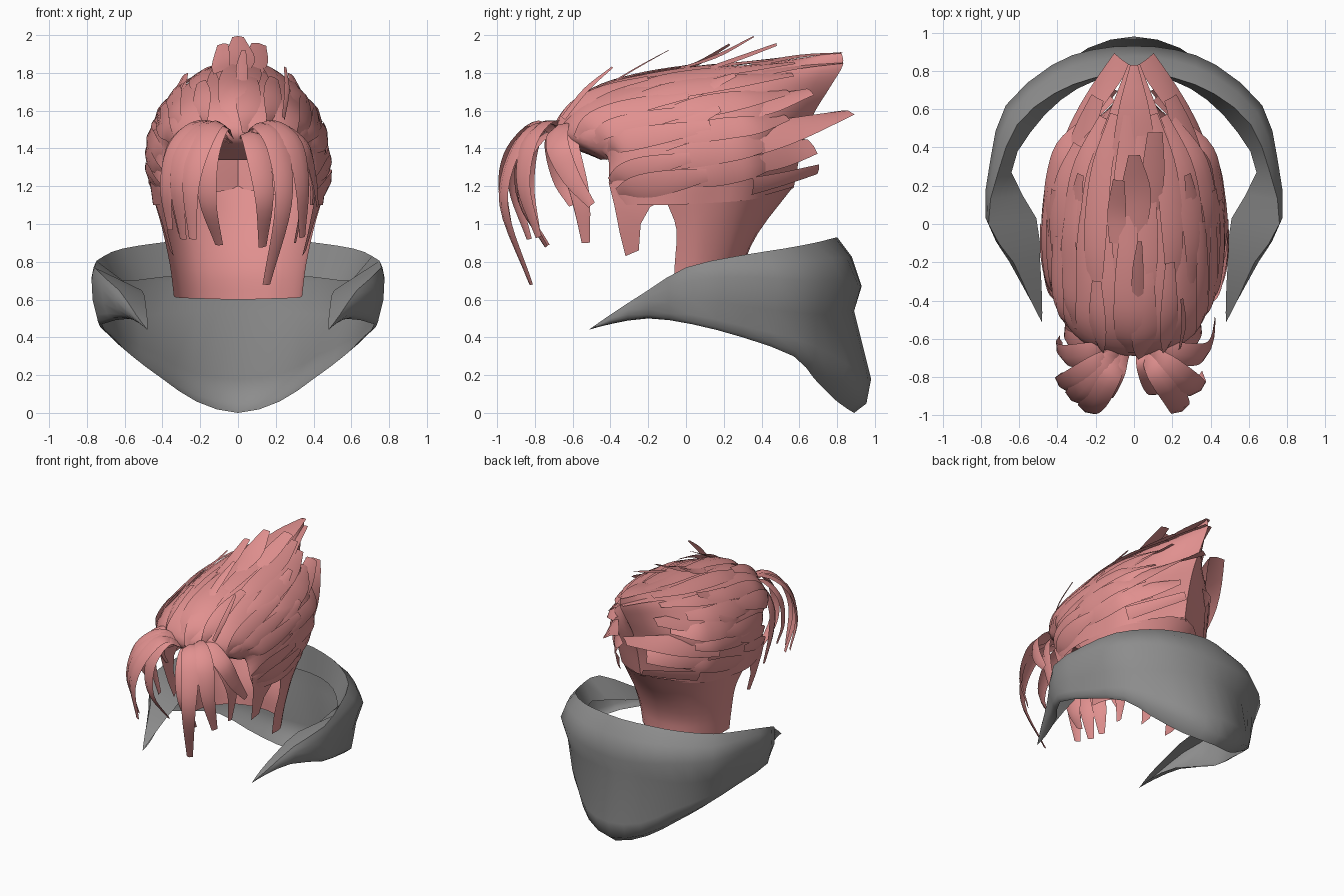
import bpy, bmesh, math, random
from mathutils import Vector as V

random.seed(7)


def material(name, rgb):
    m = bpy.data.materials.new(name)
    m.diffuse_color = (*rgb, 1)
    return m


PINK = material("rose_pink", (0.75, 0.28, 0.275))
GREY = material("mid_grey", (0.265, 0.265, 0.265))


def spline(pts, t):
    """Point on a smooth curve through pts, t counted in segments."""
    i = max(0, min(int(t), len(pts) - 2))
    f = t - i
    p1, p2 = pts[i], pts[i + 1]
    p0 = pts[i - 1] if i > 0 else p1 * 2 - p2
    p3 = pts[i + 2] if i + 2 < len(pts) else p2 * 2 - p1
    return 0.5 * (2 * p1 + (p2 - p0) * f + (2 * p0 - 5 * p1 + 4 * p2 - p3) * f * f
                  + (3 * p1 - p0 - 3 * p2 + p3) * f ** 3)


def sample(pts, per):
    n = (len(pts) - 1) * per
    return [spline(pts, k / per) for k in range(n + 1)]


def mirrored(rows):
    """Full set of rows from the half that starts on the centre line."""
    rows = [[V(p) for p in r] for r in rows]
    return [[V((-p.x, p.y, p.z)) for p in r] for r in rows[:0:-1]] + rows


def make(name, grids, mat, angle=40):
    bm = bmesh.new()
    for rows in grids:
        vs = [[bm.verts.new(p) for p in r] for r in rows]
        for a, b in zip(vs, vs[1:]):
            for k in range(len(a) - 1):
                bm.faces.new((a[k], a[k + 1], b[k + 1], b[k]))
    bmesh.ops.remove_doubles(bm, verts=bm.verts, dist=0.0005)
    bmesh.ops.recalc_face_normals(bm, faces=bm.faces)
    me = bpy.data.meshes.new(name)
    bm.to_mesh(me)
    bm.free()
    me.materials.append(mat)
    ob = bpy.data.objects.new(name, me)
    bpy.context.collection.objects.link(ob)
    bpy.ops.object.select_all(action='DESELECT')
    ob.select_set(True)
    bpy.context.view_layer.objects.active = ob
    bpy.ops.object.shade_smooth_by_angle(angle=math.radians(angle))
    return ob


def ribbon(path, widths, outward, per=4, bulge=0.2):
    """Lock of hair: curved strip three points wide."""
    path = [V(p) for p in path]
    wid = [V((w, 0, 0)) for w in widths]
    pts, rows = sample(path, per), []
    for k, p in enumerate(pts):
        tan = (pts[min(k + 1, len(pts) - 1)] - pts[max(k - 1, 0)]).normalized()
        out = outward(p)
        side = tan.cross(out).normalized()
        up = side.cross(tan).normalized()
        w = spline(wid, k / (len(pts) - 1) * (len(wid) - 1)).x
        rows.append([p - side * w, p + up * w * bulge, p + side * w])
    return rows


# Hood: profile from lower edge, up the outside, over the rim to the inner edge
hood = [
    [(0, .89, 0), (0, .98, .18), (0, .89, .54), (0, .93, .67), (0, .8, .93), (0, .78, .72)],
    [(.22, .8, .06), (.24, .92, .21), (.22, .85, .54), (.22, .91, .68), (.22, .76, .92), (.2, .75, .72)],
    [(.4, .68, .18), (.43, .77, .31), (.43, .76, .52), (.43, .83, .7), (.42, .68, .9), (.38, .65, .72)],
    [(.56, .57, .3), (.6, .59, .39), (.62, .6, .53), (.67, .62, .7), (.61, .52, .87), (.54, .48, .7)],
    [(.66, .3, .4), (.7, .3, .46), (.72, .33, .56), (.75, .34, .72), (.71, .27, .83), (.64, .27, .7)],
    [(.72, .03, .47), (.75, .03, .52), (.77, .03, .6), (.775, .03, .7), (.76, 0, .77), (.51, .03, .65)],
    [(.56, -.2, .5), (.62, -.2, .52), (.64, -.2, .55), (.65, -.2, .6), (.63, -.2, .65), (.49, -.2, .58)],
    [(.49, -.4, .47), (.53, -.4, .48), (.54, -.4, .49), (.54, -.4, .5), (.54, -.4, .52), (.48, -.4, .5)],
    [(.48, -.515, .44)] * 6,
]


def rounded(a, b, level, amount):
    """Extra point that rounds the turn between a and b."""
    return ((a + b) / 2).lerp(V((*(b if level is a else a).xy, level.z)), amount)


rows = [[b, rounded(b, m, b, .45), m, w, u, rounded(u, r, r, .2), r, i]
        for b, m, w, u, r, i in mirrored(hood)]
make("hood", [list(zip(*[sample(list(c), 2) for c in zip(*rows)]))], GREY, 55)

# Swept-back hair shell: each row flows from the hairline to the back
shell = mirrored([
    [(0, -.45, 1.34), (0, -.68, 1.45), (0, -.62, 1.6), (0, -.4, 1.73), (0, 0, 1.81), (0, .4, 1.85), (0, .82, 1.91)],
    [(.18, -.45, 1.34), (.2, -.65, 1.46), (.22, -.56, 1.61), (.23, -.35, 1.7), (.23, 0, 1.76), (.17, .4, 1.8), (0, .83, 1.84)],
    [(.3, -.42, 1.34), (.33, -.55, 1.43), (.37, -.45, 1.53), (.38, -.2, 1.59), (.37, .1, 1.64), (.28, .4, 1.68), (0, .76, 1.72)],
    [(.34, -.38, 1.33), (.36, -.42, 1.37), (.42, -.35, 1.42), (.45, -.15, 1.45), (.44, .15, 1.49), (.35, .43, 1.51), (0, .67, 1.57)],
    [(.38, -.38, 1.2), (.4, -.4, 1.2), (.44, -.3, 1.25), (.47, -.1, 1.28), (.445, .15, 1.31), (.34, .4, 1.34), (0, .61, 1.39)],
    [(.38, -.33, 1.1), (.4, -.34, 1.1), (.43, -.25, 1.1), (.45, -.1, 1.1), (.42, .1, 1.11), (.32, .35, 1.13), (0, .57, 1.19)],
])
flow = [sample(r, 4) for r in shell]
make("hair_shell", [list(zip(*[sample(list(c), 4) for c in zip(*flow)]))], PINK)

# Nape hair running down into the hood
nape = mirrored([
    [(0, .57, 1.2), (0, .38, .95), (0, .3, .76), (0, .29, .6)],
    [(.32, .35, 1.14), (.25, .3, .95), (.22, .24, .76), (.2, .23, .605)],
    [(.42, .1, 1.12), (.38, .1, .95), (.34, .09, .76), (.32, .08, .61)],
    [(.44, -.1, 1.11), (.4, -.05, .97), (.36, -.06, .78), (.34, -.06, .62)],
])
flow_down = [sample(r, 3) for r in nape]
make("nape_hair", [list(zip(*[sample(list(c), 3) for c in zip(*flow_down)]))], PINK)

# Sideburns in front of the ears
for s, name in ((1, "left_sideburn"), (-1, "right_sideburn")):
    front = [(.41, -.41, 1.22), (.4, -.38, 1.1), (.37, -.35, .95), (.34, -.32, .83)]
    back = [(.45, -.1, 1.14), (.43, -.19, 1.09), (.4, -.24, 1.0), (.36, -.25, .86)]
    make(name, [[[V((s * x, y, z)) for x, y, z in e] for e in (front, back)]], PINK)


# Long layered locks lying close to the shell
def on_shell(a, t):
    return spline([spline(r, t) for r in shell], a + 5)


def from_axis(p):
    return V((p.x, 0, p.z - 1.35)).normalized()


locks = []
for s in (1, -1):
    for a0 in (.3, .95, 1.6, 2.3, 3.0, 3.7, 4.3):
        for start in (1.1, 2.7):
            a = s * (a0 + random.uniform(-.2, .2))
            t0 = start + random.uniform(0, .7)
            t1 = min(t0 + random.uniform(2.0, 2.8), 5.4)
            lift = random.uniform(.008, .02)
            path = []
            for k in range(5):
                f = k / 4
                p = on_shell(a * (1 - .05 * f), t0 + (t1 - t0) * f)
                path.append(p + from_axis(p) * (lift * f + .01 * min(1, f * 4) - .005))
            w = random.uniform(.05, .08)
            locks.append(ribbon(path, (w * .5, w, w * .95, w * .5), from_axis))
make("layered_locks", locks, PINK, 30)

# Long pointed locks that break the outline at the crown and back
crown = [
    ([(0, -.05, 1.81), (.01, .16, 1.88), (0, .36, 1.99)], (.06, .08, .03)),
    ([(.09, .05, 1.8), (.1, .26, 1.87), (.11, .48, 1.95)], (.04, .06, .04)),
    ([(-.09, -.1, 1.8), (-.09, .06, 1.85), (-.08, .23, 1.95)], (.04, .05, .03)),
    ([(.02, -.42, 1.73), (.02, -.25, 1.83), (.03, -.09, 1.92)], (.03, .03, .012)),
    ([(0, .35, 1.83), (0, .6, 1.88), (0, .83, 1.905)], (.12, .08, .02)),
    ([(.24, -.65, 1.56), (.26, -.53, 1.71), (.25, -.39, 1.83)], (.015, .018, .008)),
]
half = [
    ([(.44, .2, 1.4), (.3, .5, 1.48), (.06, .86, 1.59)], (.08, .08, .055)),
    ([(.4, .3, 1.33), (.28, .48, 1.36), (.12, .67, 1.41)], (.07, .07, .05)),
    ([(.36, .35, 1.2), (.24, .52, 1.24), (.1, .7, 1.29)], (.05, .04, .03)),
    ([(.34, .3, 1.6), (.27, .46, 1.64), (.19, .66, 1.7)], (.06, .07, .04)),
    ([(.15, .4, 1.8), (.08, .6, 1.83), (.012, .83, 1.85)], (.05, .04, .02)),
    ([(.41, -.1, 1.52), (.43, .02, 1.55), (.42, .18, 1.61)], (.04, .05, .02)),
    ([(.31, -.1, 1.67), (.31, .06, 1.71), (.28, .26, 1.79)], (.04, .05, .02)),
]
crown += half + [([(-x, y, z) for x, y, z in p], w) for p, w in half]
make("pointed_locks", [ribbon(p, w, from_axis) for p, w in crown], PINK, 30)

# Parted fringe arching forward from the middle of the hairline
fringe = [
    [(-.12, -.78, 1.53), (-.2, -.92, 1.41), (-.25, -.97, 1.2), (-.24, -.92, .92)],
    [(-.1, -.76, 1.51), (-.16, -.87, 1.36), (-.16, -.87, 1.12), (-.1, -.73, .89)],
    [(-.18, -.73, 1.53), (-.32, -.82, 1.42), (-.38, -.84, 1.2), (-.36, -.79, .97)],
    [(-.2, -.67, 1.52), (-.34, -.69, 1.42), (-.39, -.66, 1.24), (-.38, -.6, 1.1)],
    [(-.15, -.74, 1.53), (-.27, -.87, 1.42), (-.32, -.91, 1.2), (-.29, -.83, .92)],
    [(-.2, -.64, 1.49), (-.32, -.62, 1.36), (-.35, -.57, 1.18), (-.31, -.54, .95)],
    [(.07, -.73, 1.47), (.11, -.84, 1.34), (.14, -.87, 1.12), (.13, -.74, .88)],
    [(.12, -.77, 1.52), (.21, -.9, 1.4), (.24, -.965, 1.1), (.15, -.82, .68)],
    [(.16, -.73, 1.53), (.29, -.83, 1.43), (.34, -.86, 1.2), (.34, -.78, .93)],
    [(.2, -.67, 1.51), (.35, -.68, 1.41), (.4, -.61, 1.25), (.42, -.5, 1.1)],
    [(.17, -.64, 1.5), (.3, -.62, 1.37), (.34, -.56, 1.15), (.3, -.53, .9)],
]


def from_brow(p):
    return V((p.x, p.y + .5, (p.z - 1.2) * .8)).normalized()


make("fringe", [ribbon([(math.copysign(.03, p[0][0]), -.63, 1.44)] + p, (.025, .06, .065, .05, .022),
                       from_brow, 5, .3) for p in fringe], PINK, 50)
